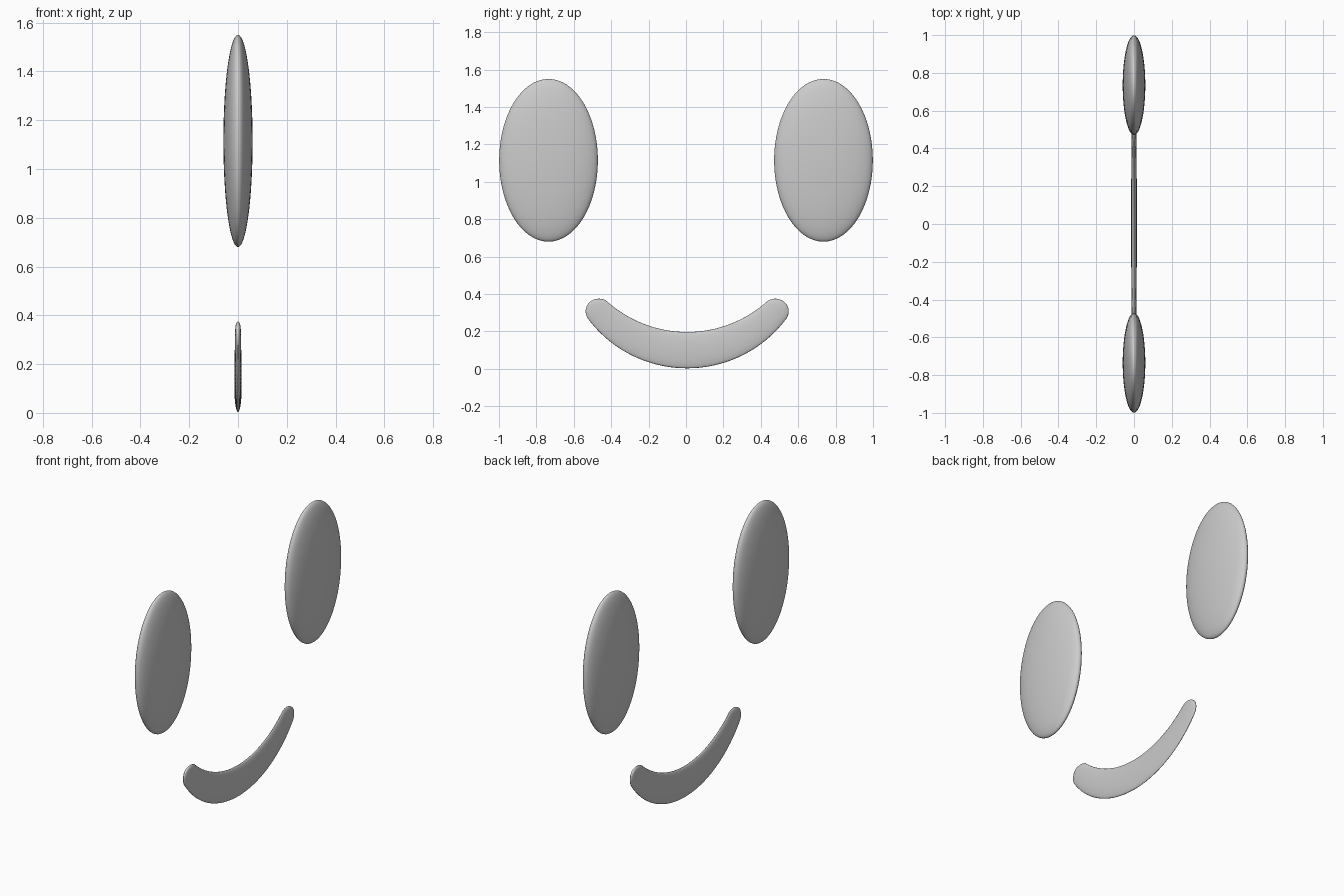
import bpy, bmesh
from math import sin, cos, pi, sqrt

if "Cube" in bpy.data.objects:
    bpy.data.objects.remove(bpy.data.objects["Cube"])

# Eyes: flattened ellipsoids, mirrored across y = 0
for side, name in ((-1, "left_eye"), (1, "right_eye")):
    bpy.ops.mesh.primitive_uv_sphere_add(segments=48, ring_count=32, radius=1,
                                         location=(0, side * 0.735, 1.115))
    eye = bpy.context.object
    eye.name = name
    eye.scale = (0.06, 0.264, 0.435)
    bpy.ops.object.transform_apply(location=False, rotation=False, scale=True)
    bpy.ops.object.shade_smooth()

# Mouth: elliptical section swept along an arc, with rounded ends
ARC_R, ARC_Z, BODY, CAP = 0.642, 0.742, 0.53, 0.07
MID_W, THICK, SIDES, SHIFT_Y = 0.097, 0.015, 32, 0.006


def half_width(a):
    if a <= BODY:
        return MID_W - (MID_W - CAP) * (a / BODY) ** 2
    return sqrt(max(CAP ** 2 - (a - BODY) ** 2, 0))


def arc_point(a, offset, x):
    ang = a / ARC_R
    r = ARC_R + offset
    return (x, SHIFT_Y + r * sin(ang), ARC_Z - r * cos(ang))


cap = [BODY + CAP * sin(i / 10 * pi / 2) for i in range(1, 10)]
body = [BODY * i / 20 for i in range(-20, 21)]
stations = [-a for a in reversed(cap)] + body + cap

bm = bmesh.new()
rings = []
for a in stations:
    w = half_width(abs(a))
    t = THICK * sqrt(w / MID_W)
    rings.append([bm.verts.new(arc_point(a, w * cos(2 * pi * k / SIDES),
                                         t * sin(2 * pi * k / SIDES)))
                  for k in range(SIDES)])
for r0, r1 in zip(rings, rings[1:]):
    for k in range(SIDES):
        n = (k + 1) % SIDES
        bm.faces.new((r0[k], r0[n], r1[n], r1[k]))
# Close both tips
for ring, a in ((rings[0], -BODY - CAP), (rings[-1], BODY + CAP)):
    tip = bm.verts.new(arc_point(a, 0, 0))
    for k in range(SIDES):
        bm.faces.new((ring[k], ring[(k + 1) % SIDES], tip))
bmesh.ops.recalc_face_normals(bm, faces=bm.faces)
for f in bm.faces:
    f.smooth = True
mesh = bpy.data.meshes.new("mouth")
bm.to_mesh(mesh)
bm.free()
mouth = bpy.data.objects.new("mouth", mesh)
bpy.context.collection.objects.link(mouth)
